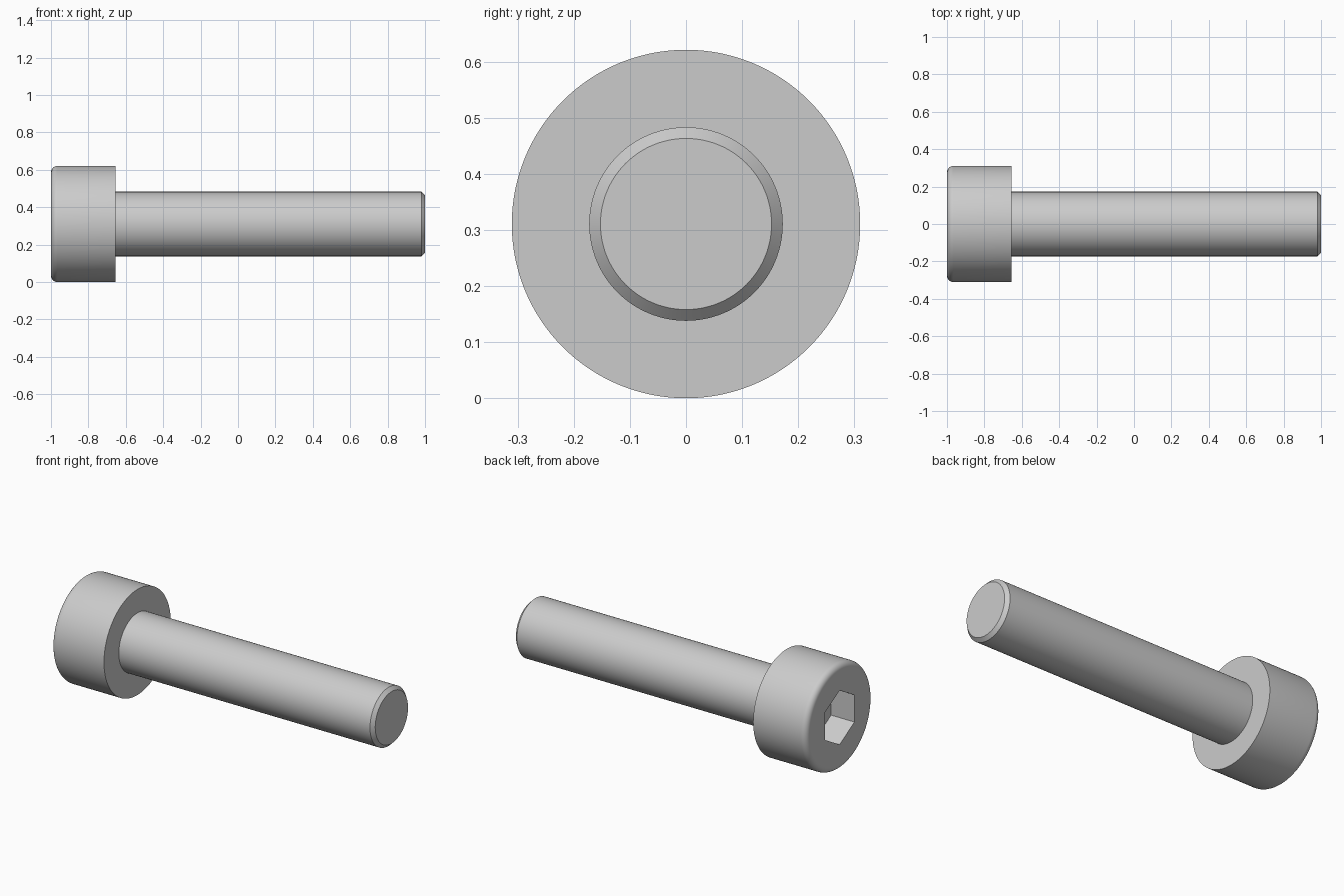
import bpy, bmesh, math
from mathutils import Matrix

if "Cube" in bpy.data.objects:
    bpy.data.objects.remove(bpy.data.objects["Cube"])

HEAD_R, SHAFT_R = 0.3105, 0.1725
HEAD_END = -0.655
FILLET, CHAMFER = 0.0345, 0.02
HEX_R, HEX_DEPTH = 0.276 / math.sqrt(3), 0.152
SEGMENTS = 128


def new_object(name, bm):
    bmesh.ops.recalc_face_normals(bm, faces=bm.faces)
    mesh = bpy.data.meshes.new(name)
    bm.to_mesh(mesh)
    bm.free()
    obj = bpy.data.objects.new(name, mesh)
    bpy.context.collection.objects.link(obj)
    obj.location.z = HEAD_R
    return obj


# Screw body: (x, radius) half-profile turned around the x axis
profile = [(-1 + FILLET * (1 - math.cos(a)), HEAD_R - FILLET * (1 - math.sin(a)))
           for a in (math.pi / 2 * i / 8 for i in range(9))]
profile += [(HEAD_END, HEAD_R), (HEAD_END, SHAFT_R),
            (1 - CHAMFER, SHAFT_R), (1, SHAFT_R - CHAMFER)]
bm = bmesh.new()
rings = []
for x, r in profile:
    rings.append([bm.verts.new((x, r * math.cos(t), r * math.sin(t)))
                  for t in (2 * math.pi * i / SEGMENTS for i in range(SEGMENTS))])
for a, b in zip(rings, rings[1:]):
    for i in range(SEGMENTS):
        j = (i + 1) % SEGMENTS
        bm.faces.new((a[i], a[j], b[j], b[i]))
bm.faces.new(rings[0])
bm.faces.new(rings[-1])
screw = new_object("socket_cap_screw", bm)

# Hexagonal socket cutter, corners pointing up and down
bm = bmesh.new()
ends = [[bm.verts.new((x, HEX_R * math.sin(k * math.pi / 3), HEX_R * math.cos(k * math.pi / 3)))
         for k in range(6)] for x in (-1.1, -1 + HEX_DEPTH)]
for i in range(6):
    j = (i + 1) % 6
    bm.faces.new((ends[0][i], ends[0][j], ends[1][j], ends[1][i]))
bm.faces.new(ends[0])
bm.faces.new(ends[1])
cutter = new_object("hex_socket_cutter", bm)
cutter.hide_render = True

# Cut the socket, then remove the cutter
cut = screw.modifiers.new("socket", 'BOOLEAN')
cut.operation = 'DIFFERENCE'
cut.solver = 'EXACT'
cut.object = cutter
bpy.context.view_layer.objects.active = screw
screw.select_set(True)
cutter.select_set(False)
bpy.ops.object.modifier_apply(modifier=cut.name)
bpy.data.objects.remove(cutter)

# Smooth round surfaces, flat end faces
bpy.ops.object.shade_smooth_by_angle(angle=math.radians(30))
for face in screw.data.polygons:
    if abs(face.normal.x) > 0.999:
        face.use_smooth = False
